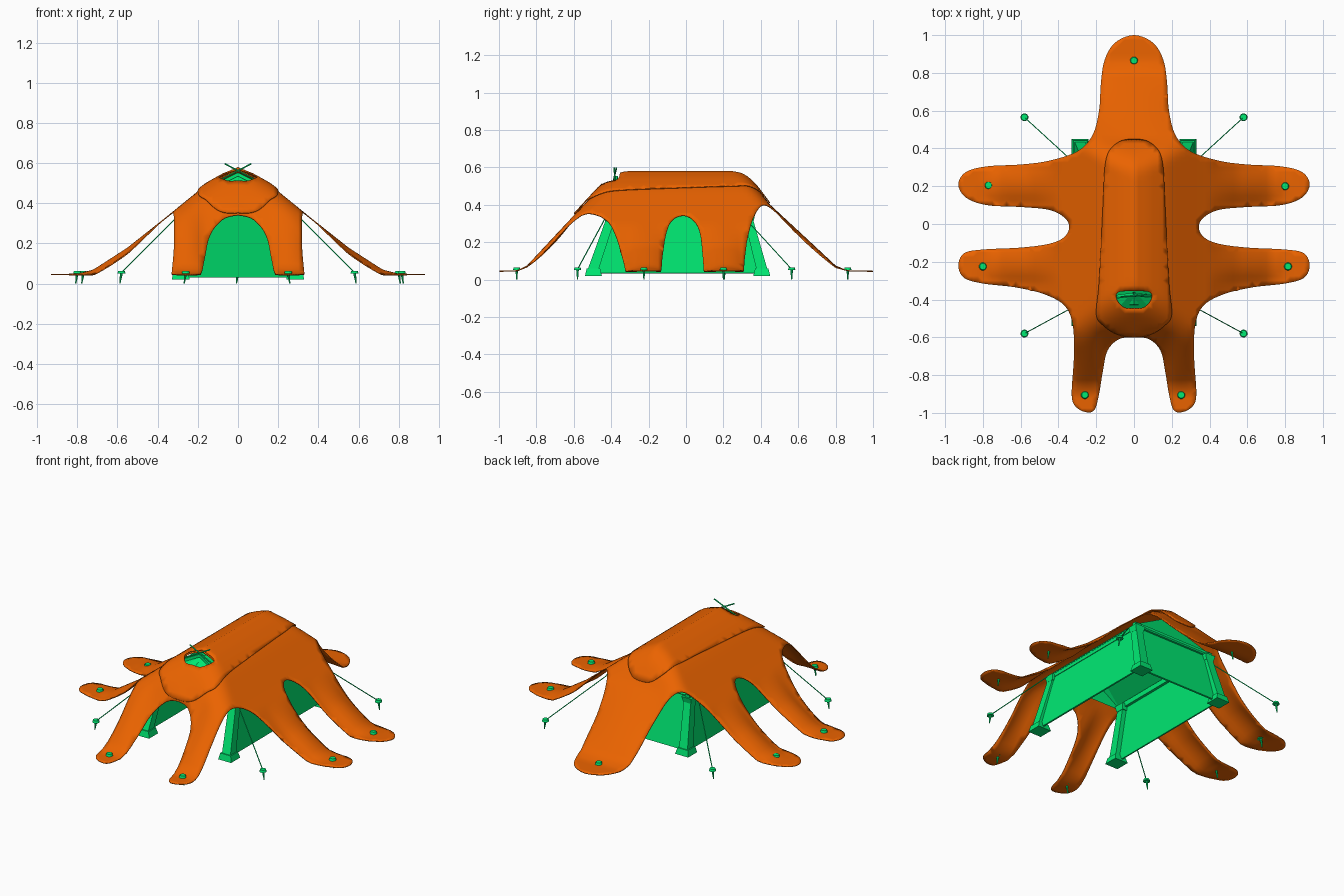
import bpy, bmesh, math
from mathutils import Vector
from mathutils.geometry import delaunay_2d_cdt

if "Cube" in bpy.data.objects:
    bpy.data.objects.remove(bpy.data.objects["Cube"])


def material(name, col):
    m = bpy.data.materials.new(name)
    m.diffuse_color = (*col, 1)
    m.use_nodes = True
    m.node_tree.nodes["Principled BSDF"].inputs["Base Color"].default_value = m.diffuse_color
    return m


ORANGE = material("orange_cloth", (0.83, 0.125, 0.0))
GREEN = material("green_frame", (0.0, 0.82, 0.17))


def add_mesh(name, verts, faces, mat, smooth=False, thick=0):
    me = bpy.data.meshes.new(name)
    me.from_pydata([tuple(v) for v in verts], [], faces)
    bm = bmesh.new()
    bm.from_mesh(me)
    bmesh.ops.recalc_face_normals(bm, faces=bm.faces)
    if smooth and sum(f.normal.z for f in bm.faces) < 0:
        bmesh.ops.reverse_faces(bm, faces=bm.faces)
    bm.to_mesh(me)
    bm.free()
    ob = bpy.data.objects.new(name, me)
    bpy.context.collection.objects.link(ob)
    me.materials.append(mat)
    if smooth:
        for p in me.polygons:
            p.use_smooth = True
    if thick:
        s = ob.modifiers.new("thickness", 'SOLIDIFY')
        s.thickness = thick
        s.offset = -1
    return ob


# Draped surface height from side, front and back profiles
SIDE = [(0, .568), (.08, .535), (.16, .49), (.2, .46), (.36, .33), (.55, .18), (.72, .07), (.8, .05), (1, .047)]
FRONT = [(-1, .047), (-.9, .05), (-.85, .075), (-.6, .343), (-.4, .56), (.1, 1.1)]
BACK = [(-.2, 1.1), (.3, .6), (.45, .40), (.65, .215), (.8, .075), (.86, .05), (1, .047)]


def interp(t, pts):
    if t <= pts[0][0]:
        return pts[0][1]
    for (a, u), (b, v) in zip(pts, pts[1:]):
        if t <= b:
            return u + (v - u) * (t - a) / (b - a)
    return pts[-1][1]


def soft_min(a, b, k=.1):
    h = max(k - abs(a - b), 0) / k
    return min(a, b) - h * h * k / 4


def height(x, y):
    z = soft_min(soft_min(interp(abs(x), SIDE), interp(y, FRONT)), interp(y, BACK))
    ax = abs(x)
    if .4 < ax < .85:  # sides of the side flaps sag a little
        z -= .03 * min(1, ((abs(y) - .21) / .1) ** 2) * math.sin(math.pi * (ax - .4) / .45)
    if -.87 < y < -.55:  # front flaps sag along their edges
        z -= .03 * min(1, ((ax - .25) / .08) ** 2) * math.sin(math.pi * (y + .87) / .32) * min(1, ax / .1)
    if .45 < y < .85:  # back flap sags along its edges
        z -= .02 * min(1, (ax / .18) ** 2) * math.sin(math.pi * (y - .45) / .4)
    return max(z, .047)


def smooth_loop(pts, n=5):
    out = []
    for i in range(len(pts)):
        a, b, c, d = (Vector(pts[(i + k) % len(pts)]) for k in (-1, 0, 1, 2))
        for j in range(n):
            t = j / n
            out.append(.5 * (2 * b + (c - a) * t + (2 * a - 5 * b + 4 * c - d) * t * t
                             + (3 * b - a - 3 * c + d) * t ** 3))
    return out


def mirrored(half):
    return half + [(-x, y) for x, y in reversed(half[1:-1])]


def inside(p, loop):
    c = False
    for a, b in zip(loop, loop[1:] + loop[:1]):
        if (a.y > p.y) != (b.y > p.y) and p.x < (b.x - a.x) * (p.y - a.y) / (b.y - a.y) + a.x:
            c = not c
    return c


def draped(name, half, hole, lift, step=.025):
    outer = smooth_loop(mirrored(half))
    pts, edges = [], []
    for loop in (outer, hole):
        s = len(pts)
        pts += loop
        edges += [(s + i, s + (i + 1) % len(loop)) for i in range(len(loop))]
    rim = list(pts)
    n = int(1 / step)
    for i in range(-n, n + 1):
        for j in range(-n, n + 1):
            p = Vector((i * step, j * step))
            if inside(p, outer) and not inside(p, hole) and min((p - q).length for q in rim) > step * .5:
                pts.append(p)
    vs, _, fs = delaunay_2d_cdt(pts, edges, [], 0, 1e-5)[:3]
    keep = []
    for f in fs:
        c = sum((vs[i] for i in f), Vector((0, 0))) / len(f)
        if inside(c, outer) and not inside(c, hole):
            keep.append(list(f))
    used = sorted({i for f in keep for i in f})
    idx = {v: k for k, v in enumerate(used)}
    return add_mesh(name, [(vs[i].x, vs[i].y, height(vs[i].x, vs[i].y) + lift) for i in used],
                    [[idx[i] for i in f] for f in keep], ORANGE, True, .006)


# Main hide and ridge cover, both with the vent opening
hide = [(0, -.6), (.08, -.61), (.14, -.67), (.165, -.78), (.185, -.9), (.21, -.985), (.26, -.995), (.315, -.96),
        (.33, -.89), (.318, -.7), (.325, -.53), (.37, -.43), (.48, -.37), (.63, -.335), (.8, -.315), (.9, -.285),
        (.93, -.22), (.9, -.155), (.8, -.135), (.6, -.125), (.45, -.105), (.37, -.07), (.343, -.015), (.37, .035),
        (.45, .075), (.6, .09), (.78, .1), (.89, .14), (.93, .21), (.89, .275), (.78, .305), (.6, .315),
        (.45, .335), (.3, .385), (.22, .47), (.185, .6), (.175, .75), (.155, .87), (.1, .96), (0, 1)]
cover = [(0, -.6), (.09, -.585), (.16, -.54), (.2, -.48), (.185, -.3), (.165, .1), (.155, .3), (.13, .39),
         (.07, .44), (0, .45)]
vent = smooth_loop(mirrored([(0, -.45), (.055, -.443), (.092, -.4), (.085, -.362), (0, -.354)]), 4)
draped("tent_hide", hide, vent, 0)
draped("ridge_cover", cover, vent, .012)


def rod(name, p, q, r1, r2, segs=8):
    p, q = Vector(p), Vector(q)
    rot = (q - p).to_track_quat('Z', 'Y')
    vs = []
    for c, r in ((p, r1), (q, r2)):
        for i in range(segs):
            a = 2 * math.pi * (i + .5) / segs
            vs.append(c + rot @ Vector((r * math.cos(a), r * math.sin(a), 0)))
    fs = [(i, (i + 1) % segs, segs + (i + 1) % segs, segs + i) for i in range(segs)]
    fs += [tuple(range(segs)), tuple(range(segs, 2 * segs))]
    return add_mesh(name, vs, fs, GREEN)


def block(name, c1, h1, c2, h2):
    vs = [(c[0] + sx * h, c[1] + sy * h, c[2]) for c, h in ((c1, h1), (c2, h2))
          for sx, sy in ((-1, -1), (1, -1), (1, 1), (-1, 1))]
    fs = [(0, 1, 2, 3), (4, 5, 6, 7)] + [(i, (i + 1) % 4, 4 + (i + 1) % 4, 4 + i) for i in range(4)]
    return add_mesh(name, vs, fs, GREEN)


# Corner posts with square feet and capitals
for s in (-1, 1):
    for tag, y0, y1 in (("front", -.495, -.405), ("back", .405, .335)):
        x0, x1 = s * .285, s * .26
        block(f"{tag}_foot", (x0, y0, .02), .045, (x0, y0, .058), .036)
        block(f"{tag}_post", (x0, y0, .058), .029, (x1, y1, .32), .024)
        block(f"{tag}_capital", (x1, y1, .31), .026, (x1, y1, .345), .034)
    # Side wall and eave beam
    add_mesh("side_wall", [(s * .287, -.48, .033), (s * .287, .39, .033), (s * .262, .335, .345),
                           (s * .262, -.405, .345)], [(0, 1, 2, 3)], GREEN, thick=.01)
    rod("eave_beam", (s * .262, -.43, .345), (s * .262, .36, .345), .022, .022, 4)

# Back wall and back beam
add_mesh("back_wall", [(-.28, .405, .033), (.28, .405, .033), (.26, .335, .345), (-.26, .335, .345)],
         [(0, 1, 2, 3)], GREEN, thick=.01)
rod("back_beam", (-.28, .335, .358), (.28, .335, .358), .018, .018, 4)

# Inner hipped roof
add_mesh("inner_roof", [(-.285, -.455, .352), (.285, -.455, .352), (.285, .352, .352), (-.285, .352, .352),
                        (0, -.425, .493), (0, .26, .53), (0, -.36, .525)],
         [(0, 1, 4), (1, 2, 5, 6), (1, 6, 4), (2, 3, 5), (3, 0, 6, 5), (0, 4, 6)], GREEN, thick=.006)

# Collar of cloth-coloured opening is lined by a small green panel, poles and rafters
add_mesh("vent_panel", [(-.098, -.462, .452), (.098, -.462, .452), (.1, -.36, .497), (0, -.352, .54),
                        (-.1, -.36, .497)], [(0, 1, 3), (1, 2, 3), (4, 0, 3)], GREEN, thick=.004)
for s in (-1, 1):
    rod("vent_pole", (s * -.066, -.378 - s * .006, .597), (s * .09, -.385 + s * .006, .515), .004, .004)
    rod("vent_rafter", (0, -.372, .545), (s * .1, -.385, .495), .012, .012, 4)


def stake(x, y):
    rod("stake_spike", (x + .008 * (1 if x > 0 else -1), y, 0), (x, y, .055), .003, .008)
    rod("stake_head", (x, y, .05), (x, y, .064), .021, .017, 12)


# Stakes through the flaps
for x, y in ((0, .865), (.8, .2), (-.77, .205), (-.8, -.225), (.815, -.225), (-.26, -.905), (.25, -.905)):
    stake(x, y)

# Guy ropes with their own stakes
for s in (-1, 1):
    for y, yt in ((.565, .295), (-.58, -.42)):
        stake(s * .58, y)
        rod("guy_rope", (s * .58, y, .055), (s * .285, yt, .35), .003, .003, 6)
